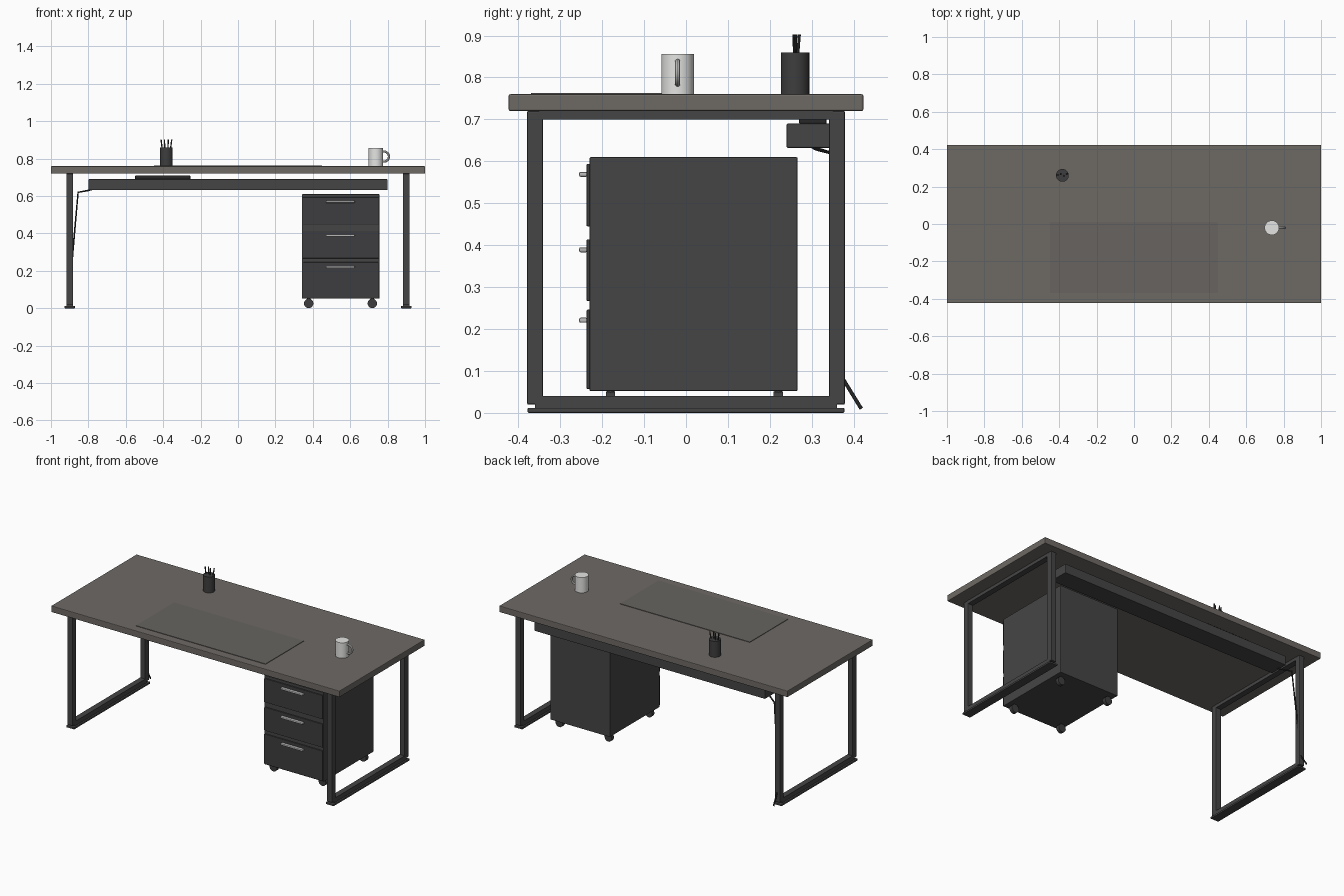
import bpy, math
from mathutils import Vector

if "Cube" in bpy.data.objects:
    bpy.data.objects.remove(bpy.data.objects["Cube"])


def material(name, rgb):
    m = bpy.data.materials.new(name)
    m.diffuse_color = (*rgb, 1)
    m.use_nodes = True
    m.node_tree.nodes["Principled BSDF"].inputs["Base Color"].default_value = m.diffuse_color
    return m


WOOD = material("grey brown wood", (0.155, 0.143, 0.130))
PAD = material("pad grey", (0.135, 0.127, 0.118))
METAL = material("charcoal metal", (0.060, 0.060, 0.060))
DARK = material("dark grey", (0.048, 0.048, 0.050))
BLACK = material("near black", (0.02, 0.02, 0.02))
STEEL = material("brushed steel", (0.50, 0.50, 0.50))
WHITE = material("off white ceramic", (0.78, 0.78, 0.77))


def finish(ob, name, mat):
    ob.name = name
    ob.data.materials.append(mat)
    return ob


def box(name, mat, x, y, z, bevel=0.0):
    """Box from (min, max) ranges."""
    bpy.ops.mesh.primitive_cube_add(size=1, location=[sum(r) / 2 for r in (x, y, z)])
    ob = bpy.context.object
    ob.scale = [r[1] - r[0] for r in (x, y, z)]
    bpy.ops.object.transform_apply(location=False, rotation=False, scale=True)
    if bevel:
        mod = ob.modifiers.new("soft edges", "BEVEL")
        mod.width, mod.segments = bevel, 2
    return finish(ob, name, mat)


def rod(name, mat, a, b, radius, sides=32):
    """Cylinder between two points."""
    a, b = Vector(a), Vector(b)
    d = b - a
    bpy.ops.mesh.primitive_cylinder_add(vertices=sides, radius=radius, depth=d.length, location=(a + b) / 2)
    ob = bpy.context.object
    ob.rotation_euler = d.to_track_quat("Z", "Y").to_euler()
    bpy.ops.object.shade_smooth_by_angle(angle=math.radians(35))
    return finish(ob, name, mat)


def tube(name, mat, points, radius):
    """Round cable or handle along a poly path."""
    cu = bpy.data.curves.new(name, "CURVE")
    cu.dimensions = "3D"
    cu.bevel_depth, cu.bevel_resolution, cu.use_fill_caps = radius, 3, True
    sp = cu.splines.new("POLY")
    sp.points.add(len(points) - 1)
    for p, co in zip(sp.points, points):
        p.co = (*co, 1)
    ob = bpy.data.objects.new(name, cu)
    bpy.context.collection.objects.link(ob)
    return finish(ob, name, mat)


# desktop and writing pad
box("desktop", WOOD, (-1, 1), (-0.423, 0.423), (0.72, 0.76), 0.004)
box("desk_pad", PAD, (-0.45, 0.45), (-0.37, 0.01), (0.759, 0.763))

# leg frames
for s, side in ((-1, "left"), (1, "right")):
    x = (s * 0.9 - 0.018, s * 0.9 + 0.018)
    for t, end in ((-1, "front"), (1, "back")):
        box(f"{side}_{end}_leg", METAL, x, (t * 0.36 - 0.019, t * 0.36 + 0.019), (0.02, 0.72), 0.003)
    box(f"{side}_top_rail", METAL, x, (-0.35, 0.35), (0.70, 0.72))
    box(f"{side}_bottom_rail", METAL, x, (-0.36, 0.36), (0.01, 0.04))
    box(f"{side}_foot_plate", METAL, (s * 0.9 - 0.028, s * 0.9 + 0.028), (-0.378, 0.378), (0, 0.012), 0.003)

# cable tray, power strip and cable
box("cable_tray", METAL, (-0.8, 0.8), (0.24, 0.36), (0.632, 0.69), 0.003)
box("power_strip", BLACK, (-0.55, -0.255), (0.27, 0.335), (0.688, 0.71), 0.004)
tube("power_cable", BLACK, [(-0.78, 0.30, 0.636), (-0.80, 0.31, 0.63), (-0.855, 0.345, 0.62),
                            (-0.885, 0.36, 0.28), (-0.895, 0.372, 0.085), (-0.90, 0.418, 0.01)], 0.0045)

# drawer pedestal
box("pedestal_body", METAL, (0.342, 0.756), (-0.23, 0.266), (0.052, 0.61), 0.003)
for i, (z0, z1, zh) in enumerate([(0.445, 0.594, 0.569), (0.267, 0.414, 0.389), (0.057, 0.246, 0.221)]):
    box(f"drawer_front_{i + 1}", DARK, (0.347, 0.751), (-0.237, -0.228), (z0, z1), 0.002)
    box(f"drawer_handle_{i + 1}", STEEL, (0.47, 0.625), (-0.255, -0.235), (zh - 0.006, zh + 0.006), 0.004)
for x in (0.378, 0.718):
    for y in (-0.18, 0.22):
        rod("caster_wheel", DARK, (x, y - 0.011, 0.026), (x, y + 0.011, 0.026), 0.025, 24)
        rod("caster_stem", DARK, (x, y, 0.03), (x, y, 0.055), 0.009, 12)

# mug with loop handle
rod("mug_body", WHITE, (0.737, -0.02, 0.76), (0.737, -0.02, 0.856), 0.039, 40)
bpy.ops.mesh.primitive_torus_add(location=(0.78, -0.02, 0.811), rotation=(math.pi / 2, 0, 0), major_radius=0.027,
                                 minor_radius=0.006, major_segments=32, minor_segments=10)
bpy.ops.object.shade_smooth_by_angle()
finish(bpy.context.object, "mug_handle", WHITE)

# pen cup and pens
rod("pen_cup", DARK, (-0.383, 0.26, 0.76), (-0.383, 0.26, 0.86), 0.034, 32)
for i, (dx, dy) in enumerate([(-0.022, 0.0), (-0.008, 0.006), (0.008, -0.003), (0.022, 0.006)]):
    base = (-0.383 + dx * 0.7, 0.26 + dy * 0.4, 0.80)
    rod(f"pen_{i + 1}", (BLACK, METAL)[i % 2], base, (-0.383 + dx * 1.3, 0.262 + dy * 1.4, 0.902), 0.0035, 10)
